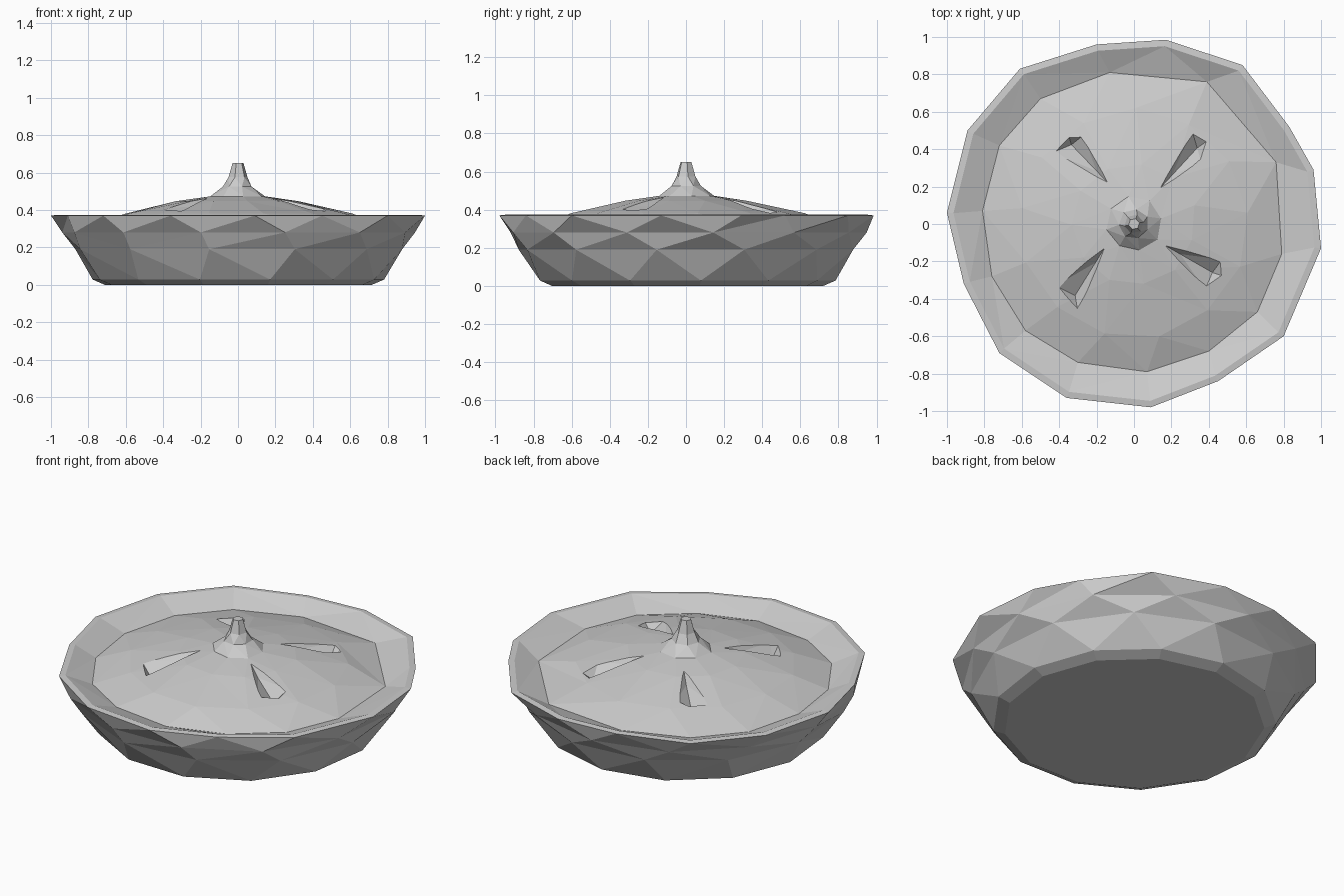
import bpy, bmesh, math, random

if "Cube" in bpy.data.objects:
    bpy.data.objects.remove(bpy.data.objects["Cube"])
random.seed(4)


def ring(n, r, z, start=0.0, jitter=0.0):
    pts = []
    for i in range(n):
        a = start + 2 * math.pi * i / n
        q = r * (1 + random.uniform(-jitter, jitter))
        pts.append((q * math.cos(a), q * math.sin(a), z))
    return pts


def angle(v):
    return math.atan2(v.co.y, v.co.x) % (2 * math.pi)


def stitch(bm, a, b):
    # triangle band between two rings sorted by angle, any vertex counts
    i = j = 0
    while i < len(a) or j < len(b):
        na = angle(a[i % len(a)]) + 2 * math.pi * (i // len(a))
        nb = angle(b[j % len(b)]) + 2 * math.pi * (j // len(b))
        if i < len(a) and (j >= len(b) or na <= nb):
            bm.faces.new((a[i - 1], a[i], b[j - 1]))
            i += 1
        else:
            bm.faces.new((a[i - 1], b[j], b[j - 1]))
            j += 1


def make_object(name, bm):
    bmesh.ops.recalc_face_normals(bm, faces=bm.faces)
    me = bpy.data.meshes.new(name)
    bm.to_mesh(me)
    bm.free()
    ob = bpy.data.objects.new(name, me)
    bpy.context.collection.objects.link(ob)
    return ob


# Irregular outlines of the rim and the crust edge
rim_xy = [(-1, .06), (-.89, .5), (-.61, .83), (-.2, .96), (.17, .985), (.58, .85),
          (.83, .52), (.96, .29), (1, -.13), (.8, -.6), (.45, -.84), (.09, -.98),
          (-.36, -.93), (-.72, -.69), (-.91, -.32)]
crust_xy = [(-.13, .81), (.39, .76), (.76, .33), (.79, -.16), (.66, -.47), (.4, -.68),
            (.07, -.79), (-.3, -.74), (-.58, -.57), (-.76, -.28), (-.81, .07),
            (-.72, .42), (-.5, .67)]

# Pie body: base, flared dish wall, rim lip, sunken crust edge, dome, peak
levels = [
    ring(13, .72, 0, .1),
    ring(13, .785, .028, .1),
    ring(12, .89, .19, .35, .01),
    ring(13, .95, .28, .15, .01),
    [(x, y, .37) for x, y in rim_xy],
    [(x * .965, y * .965, .374) for x, y in rim_xy],
    [(x, y, .315) for x, y in crust_xy],
    ring(13, .61, .382, .1, .02),
    ring(11, .33, .447, .3, .03),
    ring(8, .145, .473, .2, .04),
    ring(7, .08, .525, .5, .05),
    ring(6, .052, .575, .2),
    ring(6, .03, .65, .2),
]
bm = bmesh.new()
rings = [sorted([bm.verts.new(p) for p in lv], key=angle) for lv in levels]
for a, b in zip(rings, rings[1:]):
    stitch(bm, a, b)
bm.faces.new(rings[0])
bm.faces.new(rings[-1])
pie = make_object("pie", bm)


def dome_z(x, y):
    prof = [(0, .48), (.145, .473), (.33, .447), (.61, .382), (.8, .315)]
    r = math.hypot(x, y)
    for (r0, z0), (r1, z1) in zip(prof, prof[1:]):
        if r <= r1:
            return z0 + (z1 - z0) * (r - r0) / (r1 - r0)
    return .315


# Four wedge-shaped steam vents cut into the crust
vents = [
    [(-.12, .2), (-.44, .38), (-.35, .475), (-.27, .475)],
    [(.12, .17), (.31, .5), (.4, .45), (.36, .33)],
    [(-.14, -.1), (-.42, -.33), (-.3, -.47), (-.27, -.42)],
    [(.14, -.1), (.47, -.19), (.48, -.28), (.38, -.35)],
]
for k, outline in enumerate(vents):
    bm = bmesh.new()
    for x, y in outline:
        bm.verts.new((x, y, dome_z(x, y) + .012))
    mx = sum(p[0] for p in outline[1:]) / 3
    my = sum(p[1] for p in outline[1:]) / 3
    ax, ay = outline[0]
    for t, depth in ((.35, .035), (.92, .06)):
        x, y = ax + (mx - ax) * t, ay + (my - ay) * t
        bm.verts.new((x, y, dome_z(x, y) - depth))
    bmesh.ops.convex_hull(bm, input=bm.verts)
    cutter = make_object("vent_cutter_%d" % (k + 1), bm)
    cutter.hide_render = True
    cutter.hide_viewport = False
    cutter.display_type = 'WIRE'
    mod = pie.modifiers.new("vent_%d" % (k + 1), 'BOOLEAN')
    mod.operation = 'DIFFERENCE'
    mod.solver = 'EXACT'
    mod.object = cutter

# Apply the cuts and remove the cutters
bpy.context.view_layer.objects.active = pie
pie.select_set(True)
for mod in list(pie.modifiers):
    helper = mod.object
    bpy.ops.object.modifier_apply(modifier=mod.name)
    bpy.data.objects.remove(helper)
